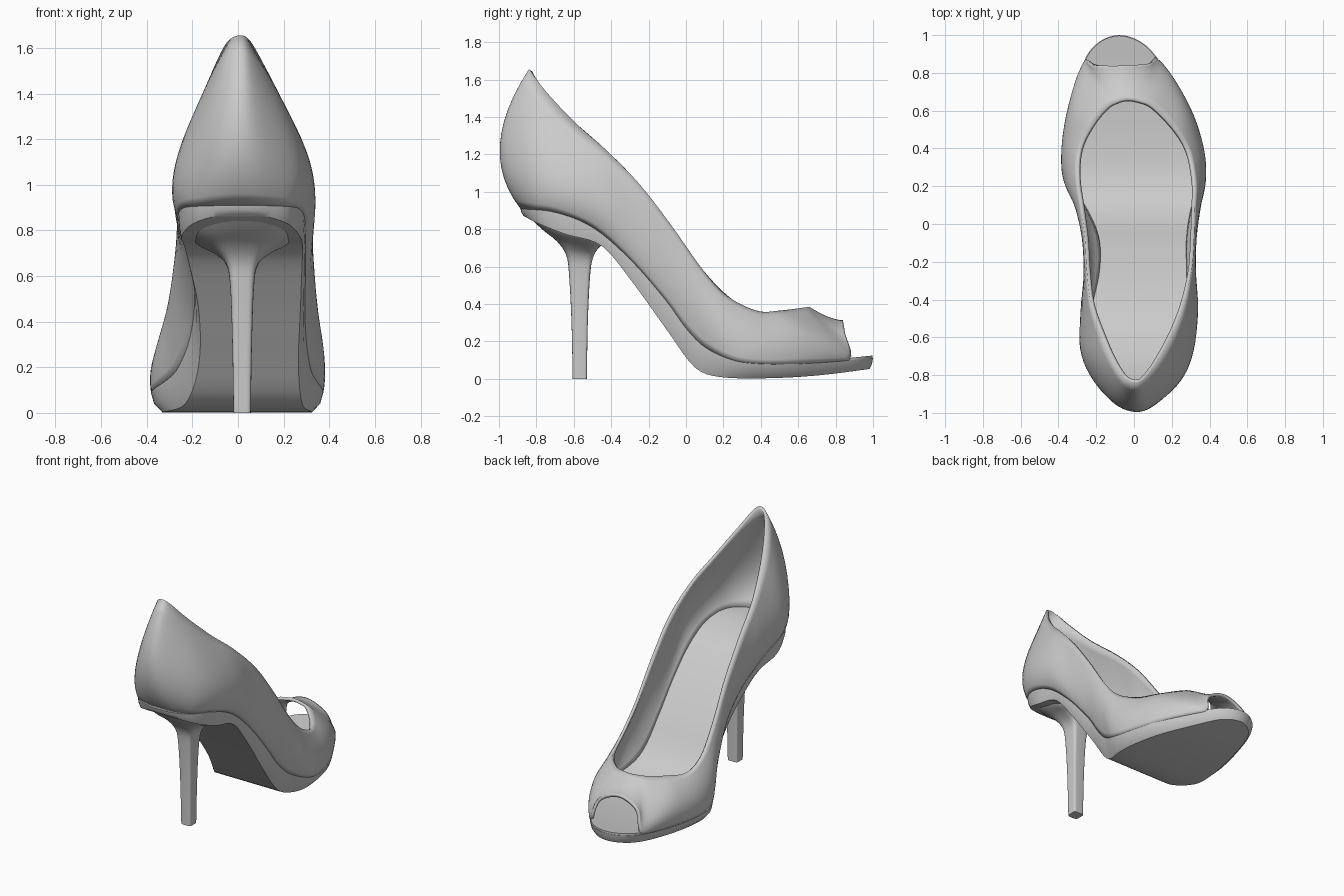
import bpy
from math import cos, sin, pi
from mathutils import Vector

if "Cube" in bpy.data.objects:
    bpy.data.objects.remove(bpy.data.objects["Cube"])

STEPS = 5


def curve(pts):
    """Smooth height function z(y) through the given points."""
    n = len(pts)
    sl = []
    for i in range(n):
        a, b = pts[max(i - 1, 0)], pts[min(i + 1, n - 1)]
        sl.append((b[1] - a[1]) / (b[0] - a[0]))

    def f(y):
        y = min(max(y, pts[0][0]), pts[-1][0])
        i = max(k for k in range(n - 1) if pts[k][0] <= y)
        (a, za), (b, zb) = pts[i], pts[i + 1]
        h = b - a
        t = (y - a) / h
        return (za * (2*t**3 - 3*t*t + 1) + zb * (3*t*t - 2*t**3)
                + h * sl[i] * (t**3 - 2*t*t + t) + h * sl[i + 1] * (t**3 - t*t))
    return f


def spline(pts, closed=True, steps=STEPS):
    """Catmull-Rom through points of any dimension."""
    n = len(pts)
    pick = (lambda i: pts[i % n]) if closed else (lambda i: pts[min(max(i, 0), n - 1)])
    out = []
    for i in range(n if closed else n - 1):
        for s in range(steps):
            t = s / steps
            out.append(tuple(
                0.5 * (2*b + (c - a)*t + (2*a - 5*b + 4*c - d)*t*t + (3*b - a - 3*c + d)*t**3)
                for a, b, c, d in zip(pick(i - 1), pick(i), pick(i + 1), pick(i + 2))))
    if not closed:
        out.append(tuple(pts[-1]))
    return out


def loft(name, rings, caps=(), angle=0.6, thickness=0):
    """Skin closed rings; caps pair point i with point n-i."""
    n = len(rings[0])
    verts = [v for r in rings for v in r]
    faces = [(k*n + i, k*n + (i+1) % n, (k+1)*n + (i+1) % n, (k+1)*n + i)
             for k in range(len(rings) - 1) for i in range(n)]
    for k in caps:
        for i in range(n // 2):
            f = [i, i + 1, n - i - 1, (n - i) % n]
            f = [k*n + j for j in dict.fromkeys(f)]
            faces.append(tuple(f if k else f[::-1]))
    me = bpy.data.meshes.new(name)
    me.from_pydata(verts, [], faces)
    me.validate()
    ob = bpy.data.objects.new(name, me)
    bpy.context.collection.objects.link(ob)
    if thickness:
        m = ob.modifiers.new("thickness", 'SOLIDIFY')
        m.thickness, m.offset = thickness, -1
    bpy.ops.object.select_all(action='DESELECT')
    ob.select_set(True)
    bpy.context.view_layer.objects.active = ob
    bpy.ops.object.shade_smooth_by_angle(angle=angle)
    return ob


# Side-view height profiles: upper/sole seam, sole underside, collar line
seam = curve([(-.89, .91), (-.7, .89), (-.5, .81), (-.3, .64), (-.1, .41), (0, .27),
              (.1, .17), (.25, .1), (.4, .08), (.6, .08), (.8, .092), (1, .112)])
under = curve([(-.87, .872), (-.8, .835), (-.65, .775), (-.45, .71), (-.3, .535), (-.1, .258),
               (.04, .068), (.15, .015), (.4, .003), (.7, .018), (1, .055)])
collar = curve([(-.84, 1.655), (-.76, 1.55), (-.62, 1.395), (-.5, 1.29), (-.3, 1.1), (-.1, .85),
                (.1, .57), (.2, .46), (.3, .395), (.4, .36), (.5, .365), (.66, .385)])

# Plan loops, running from toe along the left side to the heel and back
sole_plan = [(-.08, 1), (-.19, .96), (-.265, .86), (-.335, .62), (-.375, .4), (-.37, .24),
             (-.27, .08), (-.2, -.08), (-.195, -.25), (-.24, -.45), (-.26, -.65), (-.21, -.8),
             (-.1, -.87), (.01, -.885), (.12, -.87), (.23, -.8), (.285, -.65), (.295, -.45),
             (.295, -.25), (.295, -.08), (.32, .08), (.37, .24), (.362, .4), (.295, .61),
             (.13, .87), (.035, .965)]
bulge = [(-.06, .76, .332), (-.16, .755, .305), (-.265, .76, .22), (-.335, .6, .23),
         (-.372, .4, .22), (-.36, .22, .28), (-.31, .08, .4), (-.27, -.08, .58),
         (-.262, -.25, .76), (-.282, -.45, .97), (-.275, -.66, 1.08), (-.205, -.82, 1.16),
         (-.1, -.95, 1.22), (.01, -.995, 1.25), (.11, -.955, 1.22), (.24, -.82, 1.16),
         (.31, -.66, 1.08), (.338, -.45, .97), (.328, -.25, .76), (.33, -.08, .58),
         (.352, .08, .4), (.375, .22, .28), (.36, .4, .22), (.285, .6, .24),
         (.175, .77, .22), (.06, .76, .305)]
rim_plan = [(-.03, .66), (-.08, .65), (-.14, .62), (-.215, .53), (-.285, .4), (-.3, .25),
            (-.28, .09), (-.26, -.08), (-.25, -.25), (-.225, -.43), (-.155, -.62), (-.095, -.75),
            (-.045, -.82), (.01, -.84), (.055, -.82), (.12, -.73), (.2, -.58), (.26, -.43),
            (.305, -.25), (.318, -.08), (.322, .09), (.322, .22), (.29, .38), (.215, .5),
            (.1, .62), (.03, .65)]

# Upper: its bottom edge follows the sole, then lifts into an arch at the open toe
edge = spline(sole_plan)
bottom = [(x, y, seam(y)) for x, y in sole_plan]
bottom[1], bottom[0], bottom[-1] = (-.225, .842, .245), (-.07, .838, .314), (.085, .85, .245)
B, M, R = (spline(p) for p in (bottom, bulge, [(x, y, collar(y)) for x, y in rim_plan]))
for i in range(2 * STEPS, 24 * STEPS):
    B[i] = (*edge[i], seam(edge[i][1]))
rings = []
for k in range(13):
    t = k / 12
    wb, wm, wr = (1 - t) * (1 - 2*t), 4*t*(1 - t), t * (2*t - 1)
    rings.append([Vector(b)*wb + Vector(m)*wm + Vector(r)*wr for b, m, r in zip(B, M, R)])
loft("upper", rings, angle=0.9, thickness=0.02)


# Sole: seam edge on top, tapering to a narrower underside (less taper at the heel)
def sole_ring(drop, inset, lift=0):
    ring = []
    for i, (x, y) in enumerate(edge):
        cx = (x + edge[-i % len(edge)][0]) / 2
        k = inset * min(1, max(.35, .35 + (y + .45) * 1.6))
        yy = y * (1 - inset * .15)
        ring.append((cx + (x - cx) * (1 - k), yy,
                     seam(yy) * (1 - drop) + under(yy) * drop + lift))
    return ring


loft("sole", [sole_ring(1, .13), sole_ring(.55, .035), sole_ring(0, 0)], caps=(0, 2))

# Insole: thin footbed lying on the sole
loft("insole", [sole_ring(0, .02), sole_ring(0, .02, .013)], caps=(1,))

# Stiletto heel: back y, back z, front y, front z, half width, roundness
heel = spline([(-.606, 0, -.53, 0, .038, 5), (-.612, .3, -.525, .3, .043, 5),
               (-.625, .55, -.513, .55, .052, 4.5), (-.64, .66, -.498, .645, .07, 4),
               (-.69, .735, -.475, .69, .125, 3), (-.77, .80, -.45, .715, .195, 2.4),
               (-.845, .872, -.42, .74, .235, 2.1)], closed=False, steps=4)
rings = []
for yb, zb, yf, zf, w, e in heel:
    ring = []
    for i in range(48):
        a = pi / 2 + 2 * pi * i / 48
        c, s = cos(a), sin(a)
        p = 2 / (e if s < 0 else e + 1.5)
        u = abs(c) ** p * (1 if c > 0 else -1)
        v = abs(s) ** p * (1 if s > 0 else -1)
        t = (v + 1) / 2
        ring.append((.018 + w * u, yb + (yf - yb) * t, zb + (zf - zb) * t))
    rings.append(ring)
loft("heel", rings, caps=(0, len(rings) - 1), angle=0.7)
